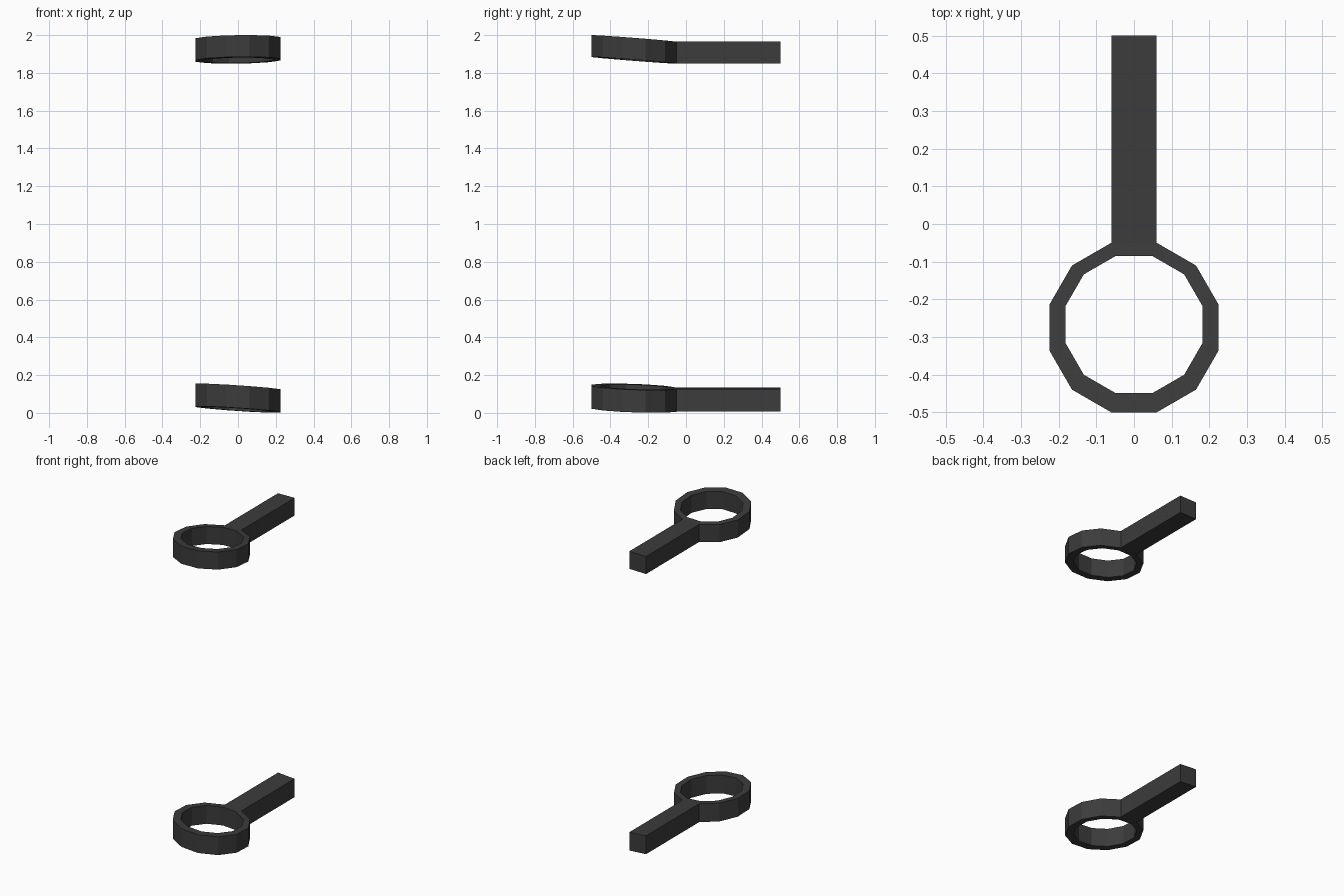
import bpy, bmesh, math

if "Cube" in bpy.data.objects:
    bpy.data.objects.remove(bpy.data.objects["Cube"], do_unlink=True)

SIDES = 12
RING_Y = -0.275      # ring centre
JOIN_Y = -0.05       # where the arm meets the ring
ARM_END = 0.5

charcoal = bpy.data.materials.new("charcoal")
charcoal.use_nodes = True
color = (0.045, 0.045, 0.045, 1)
charcoal.diffuse_color = color
charcoal.node_tree.nodes["Principled BSDF"].inputs["Base Color"].default_value = color


def clamp_bracket(name, base_z, height, slope_x, slope_y):
    """Tilted twelve-sided ring with a level square arm behind it."""
    bm = bmesh.new()

    def vert(x, y):
        tilt_y = min(y, JOIN_Y) - RING_Y
        return bm.verts.new((x, y, base_z + slope_x * x + slope_y * tilt_y))

    def loop(apothem, centre_y):
        radius = apothem / math.cos(math.pi / SIDES)
        angles = [2 * math.pi * (i + 0.5) / SIDES for i in range(SIDES)]
        return [vert(radius * math.sin(a), centre_y + radius * math.cos(a))
                for a in angles]

    # Ring footprint
    outer = loop(0.225, RING_Y)
    inner = loop(0.182, -0.267)
    for i in range(SIDES):
        j = (i + 1) % SIDES
        bm.faces.new((outer[i], outer[j], inner[j], inner[i]))

    # Arm footprint, grown from the rear side of the ring
    right, left = outer[-1], outer[0]
    bm.faces.new((right, left, vert(left.co.x, ARM_END), vert(right.co.x, ARM_END)))

    # Raise the footprint into a solid
    result = bmesh.ops.extrude_face_region(bm, geom=bm.faces[:])
    top = [g for g in result["geom"] if isinstance(g, bmesh.types.BMVert)]
    bmesh.ops.translate(bm, verts=top, vec=(0, 0, height))
    bmesh.ops.recalc_face_normals(bm, faces=bm.faces[:])

    mesh = bpy.data.meshes.new(name)
    bm.to_mesh(mesh)
    bm.free()
    mesh.materials.append(charcoal)
    obj = bpy.data.objects.new(name, mesh)
    bpy.context.collection.objects.link(obj)


clamp_bracket("upper_bracket", 1.867, 0.115, 0.015, -0.078)
clamp_bracket("lower_bracket", 0.018, 0.12, -0.067, -0.035)
